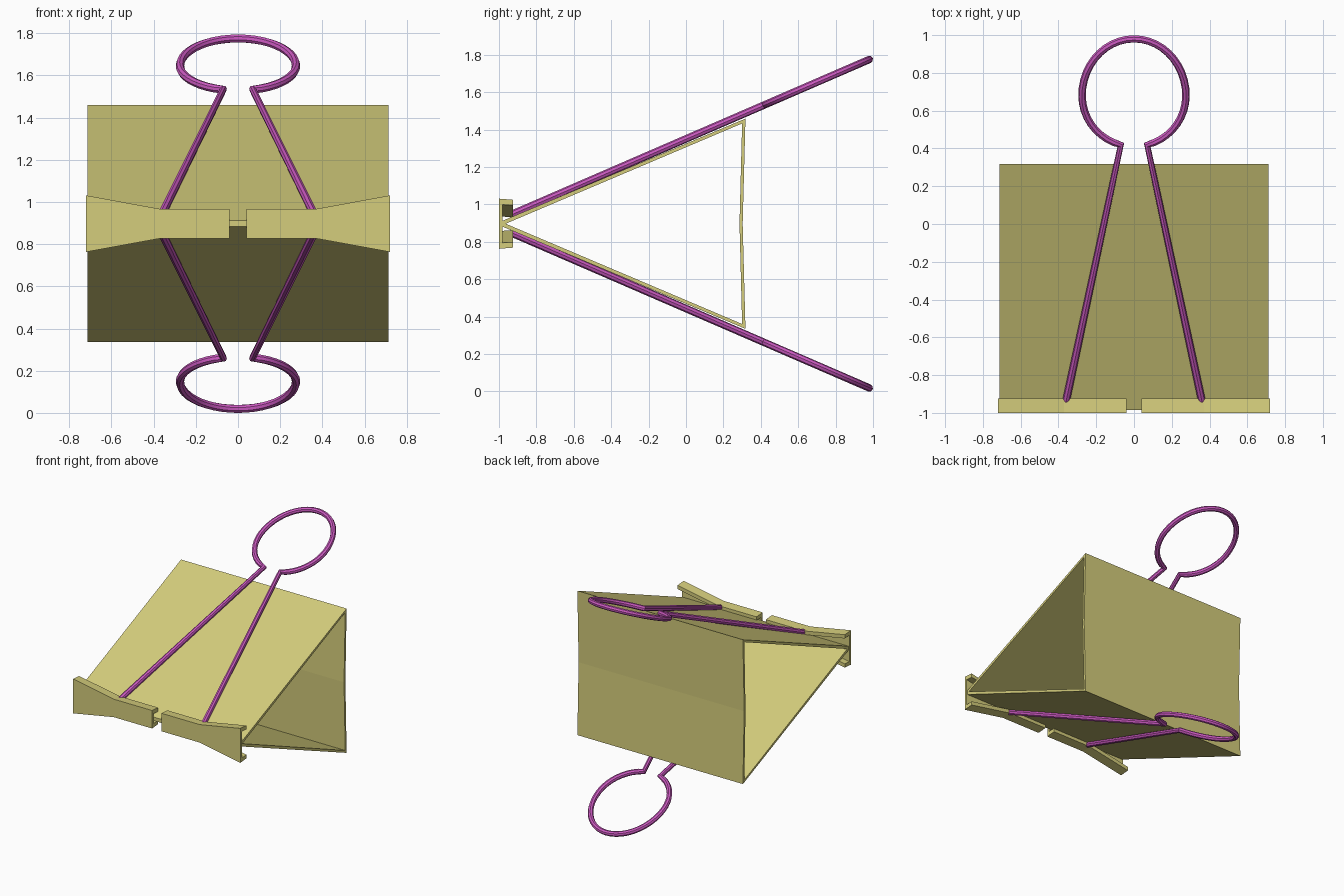
import bpy, bmesh, math

if "Cube" in bpy.data.objects:
    bpy.data.objects.remove(bpy.data.objects["Cube"])

C = 0.897  # height of the mirror plane between both halves


def material(name, color):
    m = bpy.data.materials.new(name)
    m.diffuse_color = color
    m.use_nodes = True
    m.node_tree.nodes["Principled BSDF"].inputs["Base Color"].default_value = m.diffuse_color
    return m


steel = material("painted_steel", (0.66, 0.61, 0.2, 1))
wire = material("magenta_wire", (0.6, 0.1, 0.53, 1))


def loft(name, sections, mirror_x):
    """Join (x, [(y, z)...]) sections, cap the ends, then mirror about z = C."""
    bm = bmesh.new()
    rings = [[bm.verts.new((x, y, z)) for y, z in pts] for x, pts in sections]
    n = len(rings[0])
    for a, b in zip(rings, rings[1:]):
        for i in range(n):
            j = (i + 1) % n
            if abs(a[i].co.z) + abs(a[j].co.z) < 1e-6:
                continue  # stay open on the mirror plane
            bm.faces.new((a[i], a[j], b[j], b[i]))
    bm.faces.new(rings[0])
    bm.faces.new(rings[-1])
    bmesh.ops.recalc_face_normals(bm, faces=bm.faces)
    me = bpy.data.meshes.new(name)
    bm.to_mesh(me)
    bm.free()
    me.materials.append(steel)
    ob = bpy.data.objects.new(name, me)
    ob.location.z = C
    bpy.context.collection.objects.link(ob)
    mod = ob.modifiers.new("mirror", 'MIRROR')
    mod.use_axis = (mirror_x, False, True)
    return ob


# Folded sheet body: open triangular sleeve with a slightly bowed back
body = [(0.303, 0), (0.318, 0.562), (-0.985, 0.014), (-0.985, 0),
        (-0.964, 0), (0.300, 0.536), (0.286, 0)]
loft("clip_body", [(-0.713, body), (0.713, body)], False)


# Curled front lips that hold the wires, flaring towards the ends
def lip(h, t=0.032):
    return [(-1, 0), (-1, h), (-0.925, h - 0.006), (-0.925, h - t - 0.003),
            (-0.98, h - t), (-0.98, 0)]


loft("front_lip", [(0.04, lip(0.07)), (0.37, lip(0.07)), (0.72, lip(0.134))], True)

# Wire handles: two straight legs and a round loop
N = 40
start = math.asin(0.07 / 0.275)
path = [(0.36, -0.94)]
for i in range(N + 1):
    a = start + (2 * math.pi - 2 * start) * i / N
    c = -math.cos(a)
    path.append((0.275 * math.sin(a), 0.68 + c * (0.3 if c > 0 else 0.27)))
path.append((-0.36, -0.94))

for name, side in (("upper_handle", 1), ("lower_handle", -1)):
    cu = bpy.data.curves.new(name, 'CURVE')
    cu.dimensions = '3D'
    cu.bevel_depth = 0.02
    cu.bevel_resolution = 2
    cu.use_fill_caps = True
    sp = cu.splines.new('POLY')
    sp.points.add(len(path) - 1)
    for p, (x, y) in zip(sp.points, path):
        p.co = (x, y, C + side * (0.878 + 0.433 * (y - 0.98)), 1)
    cu.materials.append(wire)
    ob = bpy.data.objects.new(name, cu)
    bpy.context.collection.objects.link(ob)
    bpy.ops.object.select_all(action='DESELECT')
    ob.select_set(True)
    bpy.context.view_layer.objects.active = ob
    bpy.ops.object.convert(target='MESH')
    bpy.ops.object.shade_smooth_by_angle()
